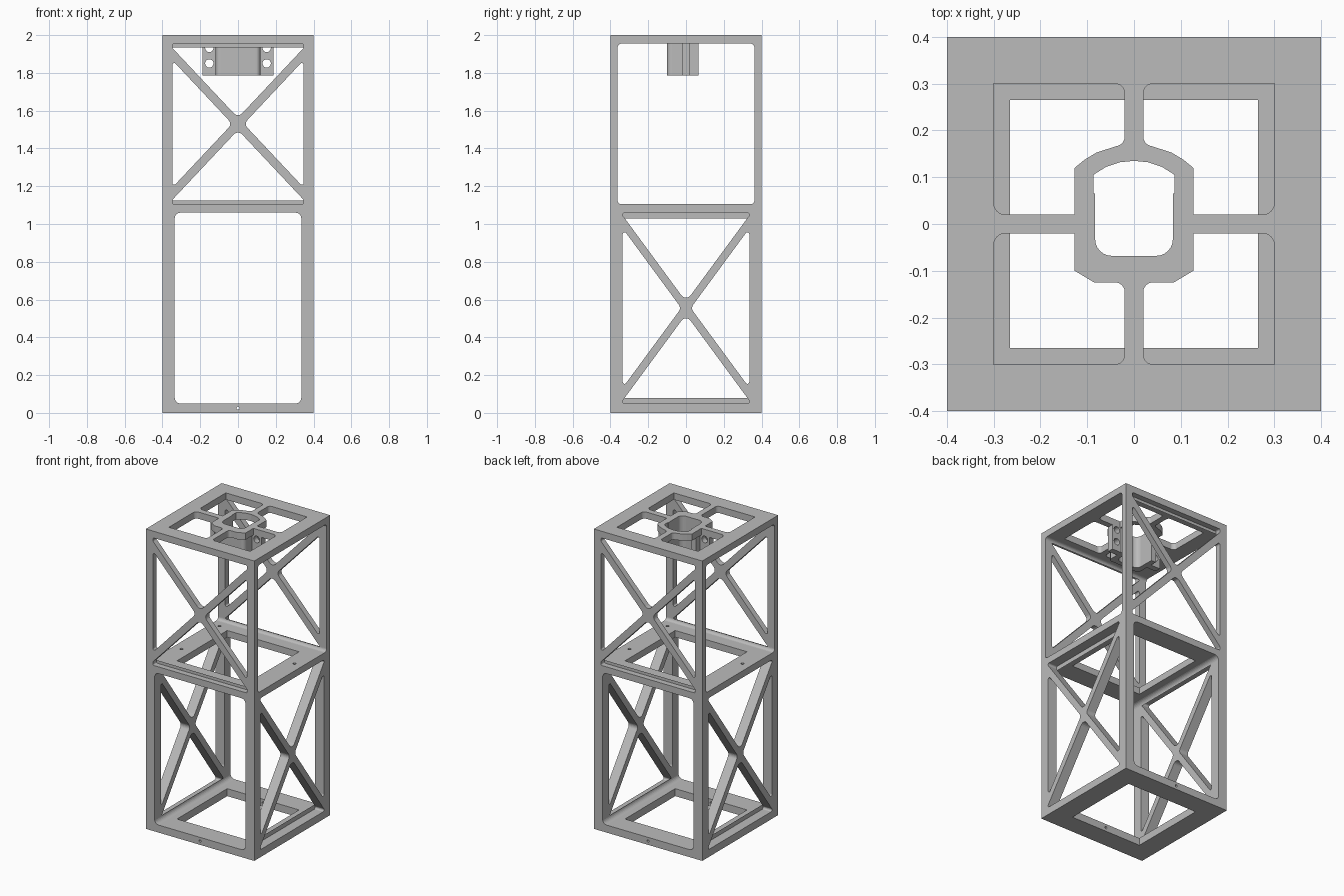
import bpy, bmesh, math
from mathutils import Matrix, Vector

cube = bpy.data.objects.get("Cube")
if cube:
    bpy.data.objects.remove(cube, do_unlink=True)

grey = bpy.data.materials.new("plain grey")
grey.use_nodes = True
grey.diffuse_color = (0.5, 0.5, 0.5, 1)
grey.node_tree.nodes["Principled BSDF"].inputs["Base Color"].default_value = (0.5, 0.5, 0.5, 1)

# Local profile axes (u, v) and extrusion axis for each panel direction
AXES = {
    "x": Matrix(((0, 0, 1), (1, 0, 0), (0, 1, 0))),
    "y": Matrix(((1, 0, 0), (0, 0, -1), (0, 1, 0))),
    "z": Matrix.Identity(3),
}


def rounded(points, steps=6):
    """Outline with a fillet at each point that carries a radius."""
    out = []
    for i, p in enumerate(points):
        corner = Vector(p[:2])
        if len(p) < 3:
            out.append(corner)
            continue
        a = (Vector(points[i - 1][:2]) - corner).normalized()
        b = (Vector(points[(i + 1) % len(points)][:2]) - corner).normalized()
        half = a.angle(b) / 2
        centre = corner + (a + b).normalized() * p[2] / math.sin(half)
        reach = p[2] / math.tan(half)
        start, end = corner + a * reach - centre, corner + b * reach - centre
        turn = start.angle_signed(end)
        for k in range(steps + 1):
            out.append(centre + Matrix.Rotation(-turn * k / steps, 2) @ start)
    return out


def rect(u0, u1, v0, v1):
    return [(u0, v0), (u1, v0), (u1, v1), (u0, v1)]


def circle(u, v, r, n=20):
    return [(u + r * math.cos(math.tau * k / n), v + r * math.sin(math.tau * k / n)) for k in range(n)]


def flip(points):
    return [(-p[0], *p[1:]) for p in points]


def panel(name, axis, low, high, *outlines):
    """Extrude an outline, with holes, between two positions on an axis."""
    curve = bpy.data.curves.new(name, "CURVE")
    curve.dimensions = "2D"
    curve.fill_mode = "BOTH"
    curve.extrude = (high - low) / 2
    for outline in outlines:
        pts = rounded(outline)
        spline = curve.splines.new("POLY")
        spline.points.add(len(pts) - 1)
        for sp, p in zip(spline.points, pts):
            sp.co = (p[0], p[1], 0, 1)
        spline.use_cyclic_u = True
    temp = bpy.data.objects.new(name + "_profile", curve)
    bpy.context.collection.objects.link(temp)
    graph = bpy.context.evaluated_depsgraph_get()
    mesh = bpy.data.meshes.new_from_object(temp.evaluated_get(graph))
    bpy.data.objects.remove(temp, do_unlink=True)

    turn = AXES[axis]
    middle = {"x": Vector((1, 0, 0)), "y": Vector((0, 1, 0)), "z": Vector((0, 0, 1))}[axis] * (low + high) / 2
    bm = bmesh.new()
    bm.from_mesh(mesh)
    for v in bm.verts:
        v.co = turn @ v.co + middle
    bmesh.ops.remove_doubles(bm, verts=bm.verts, dist=1e-5)
    bmesh.ops.recalc_face_normals(bm, faces=bm.faces)
    for f in bm.faces:
        f.smooth = False
    bm.to_mesh(mesh)
    bm.free()
    mesh.materials.clear()
    mesh.materials.append(grey)
    obj = bpy.data.objects.new(name, mesh)
    bpy.context.collection.objects.link(obj)
    return obj


def brace_windows(w, z0, z1, slope, h):
    """Four windows that leave a crossed brace."""
    c, rise = (z0 + z1) / 2, slope * w
    side = [(-w, c - rise + h, 0.01), (-h / slope, c, 0.03), (-w, c + rise - h, 0.01)]
    top = [(-w, z1, 0.01), (-w, c + rise + h, 0.01), (0, c + h, 0.03),
           (w, c + rise + h, 0.01), (w, z1, 0.01)]
    bottom = [(p[0], 2 * c - p[1], p[2]) for p in top]
    return side, flip(side), top, bottom


def corner_fillets(name, axis, reach, w, z0, z1, r=0.03):
    """Concave fillets in the corners of an open bay."""
    for su, side in ((-1, "a"), (1, "b")):
        for z, s, level in ((z0, 1, "lower"), (z1, -1, "upper")):
            arc = [(su * (w - r + r * math.cos(t)), z + s * (r - r * math.sin(t)))
                   for t in (math.pi / 2 * k / 6 for k in range(7))]
            panel(f"{name}_{level}_{side}", axis, -reach, reach, [(su * w, z)] + arc)


OUT, INNER = 0.4, 0.265
BASE, MID0, MID1, TOP0, TOP = 0.05, 1.06, 1.105, 1.955, 2.0
LOW_W, UP_Y, UP_X = 0.335, 0.362, 0.348

# Base ring: drilled front and back bars, plain side bars
for s, place in ((-1, "front"), (1, "back")):
    lo, hi = sorted((s * INNER, s * OUT))
    panel(f"base_{place}_bar", "y", lo, hi, rect(-OUT, OUT, 0, BASE), circle(0, 0.025, 0.008, 12))
for s, place in ((-1, "right"), (1, "left")):
    lo, hi = sorted((s * INNER, s * OUT))
    panel(f"base_{place}_bar", "x", lo, hi, rect(-INNER, INNER, 0, BASE))

# Middle ring with small bolt holes
bolts = [circle(s * x, s * y, 0.01, 12) for s in (-1, 1) for x, y in ((0.34, 0.11), (0.34, -0.29))]
panel("middle_ring", "z", MID0, MID1, rect(-OUT, OUT, -OUT, OUT),
      rect(-INNER, INNER, -INNER, INNER), *bolts)

# Lower side walls and upper front and back walls, all cross-braced
for s, place in ((-1, "right"), (1, "left")):
    lo, hi = sorted((s * LOW_W, s * OUT))
    panel(f"lower_{place}_wall", "x", lo, hi, rect(-OUT, OUT, BASE, MID0),
          *brace_windows(LOW_W, BASE, MID0, 1.36, 0.034))
for s, place in ((-1, "front"), (1, "back")):
    lo, hi = sorted((s * UP_Y, s * OUT))
    panel(f"upper_{place}_wall", "y", lo, hi, rect(-OUT, OUT, MID1, TOP0),
          *brace_windows(UP_X, MID1, TOP0, 1.063, 0.0325))
corner_fillets("lower_bay_fillet", "y", OUT, LOW_W, BASE, MID0)
corner_fillets("upper_bay_fillet", "x", OUT, UP_Y, MID1, TOP0, 0.02)

# Top plate: four openings around a central hub
rear = [(0.3, 0.3), (0.02, 0.3, 0.02), (0.02, 0.172, 0.02), (0.08, 0.153), (0.105, 0.138),
        (0.127, 0.12), (0.127, 0.02), (0.3, 0.02, 0.025)]
front = [(0.3, -0.3), (0.02, -0.3, 0.02), (0.02, -0.125, 0.02), (0.085, -0.125),
         (0.127, -0.1), (0.127, -0.02), (0.3, -0.02, 0.025)]
half_hole = [(0.03, 0.132), (0.06, 0.122), (0.087, 0.105), (0.087, 0.065),
             (0.083, 0.065), (0.083, -0.068, 0.035)]
hub_hole = [(0, 0.135)] + half_hole + flip(half_hole)[::-1]
panel("top_plate", "z", TOP0, TOP, rect(-OUT, OUT, -OUT, OUT),
      rear, flip(rear), front, flip(front), hub_hole)

# Hanging bracket: U-shaped sleeve and drilled side tabs
HANG = 1.785
half_sleeve = [(0.083, -0.068, 0.035), (0.083, 0.065), (0.118, 0.065), (0.118, -0.1, 0.025)]
panel("bracket_sleeve", "z", HANG, TOP0, half_sleeve + flip(half_sleeve)[::-1])
for s, place in ((-1, "right"), (1, "left")):
    lo, hi = sorted((s * 0.116, s * 0.188))
    panel(f"bracket_{place}_tab", "y", -0.02, 0.02, rect(lo, hi, HANG, TOP0),
          circle(s * 0.152, 1.85, 0.022), circle(s * 0.152, 1.932, 0.022))
